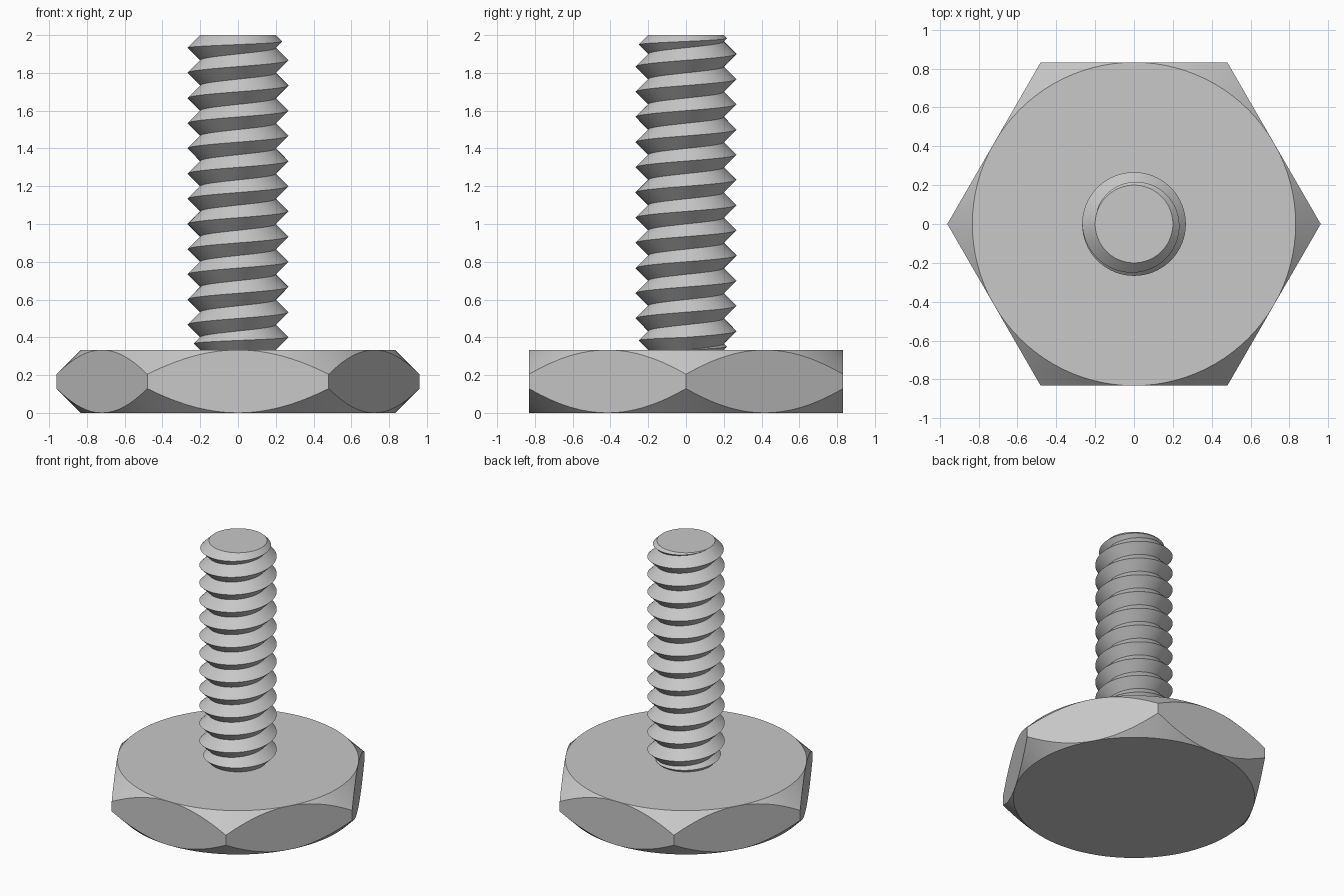
import bpy
import bmesh
import math

cube = bpy.data.objects.get("Cube")
if cube:
    bpy.data.objects.remove(cube, do_unlink=True)

STEPS = 96                # columns around the axis
HEAD_TOP = 1 / 3
TOP = 2.0
APOTHEM = 0.832           # half the width across the flats
ROOT = 0.2                # thread root radius
TURNS = 12.5
PITCH = (TOP - HEAD_TOP) / TURNS

steel = bpy.data.materials.new("grey_steel")
steel.use_nodes = True
GREY = (0.58, 0.58, 0.58, 1)
steel.diffuse_color = GREY
steel.node_tree.nodes["Principled BSDF"].inputs["Base Color"].default_value = GREY


def skin(name, profile):
    """Sweep an angle-dependent (radius, z) profile round the axis and cap it."""
    bm = bmesh.new()
    columns = []
    for i in range(STEPS + 1):
        angle = math.tau * i / STEPS
        columns.append([bm.verts.new((r * math.cos(angle), r * math.sin(angle), z))
                        for r, z in profile(angle)])
    for a, b in zip(columns, columns[1:]):
        for j in range(len(a) - 1):
            bm.faces.new((a[j], b[j], b[j + 1], a[j + 1]))
    bmesh.ops.remove_doubles(bm, verts=bm.verts[:], dist=0.0001)
    bmesh.ops.holes_fill(bm, edges=[e for e in bm.edges if e.is_boundary], sides=0)
    bmesh.ops.recalc_face_normals(bm, faces=bm.faces[:])
    mesh = bpy.data.meshes.new(name)
    bm.to_mesh(mesh)
    bm.free()
    mesh.materials.append(steel)
    obj = bpy.data.objects.new(name, mesh)
    bpy.context.collection.objects.link(obj)
    bpy.ops.object.select_all(action='DESELECT')
    obj.select_set(True)
    bpy.context.view_layer.objects.active = obj
    bpy.ops.object.shade_smooth_by_angle(angle=math.radians(30))
    return obj


def head_profile(angle):
    # Hexagon with 45 degree conical chamfers above and below
    sector = math.tau / 6
    radius = APOTHEM / math.cos(angle % sector - sector / 2)
    drop = radius - APOTHEM
    return [(APOTHEM, 0), (radius, drop), (radius, HEAD_TOP - drop), (APOTHEM, HEAD_TOP)]


def thread_profile(angle):
    # Right-hand V thread, chamfered at both ends: crests sit between clamped roots
    roots = [min(max(HEAD_TOP + PITCH * (k + angle / math.tau), HEAD_TOP), TOP)
             for k in range(-1, math.ceil(TURNS) + 1)]
    points = [(ROOT, roots[0])]
    for low, high in zip(roots, roots[1:]):
        points += [(ROOT + (high - low) / 2, (low + high) / 2), (ROOT, high)]
    return points


skin("hex_head", head_profile)
skin("threaded_shank", thread_profile)
